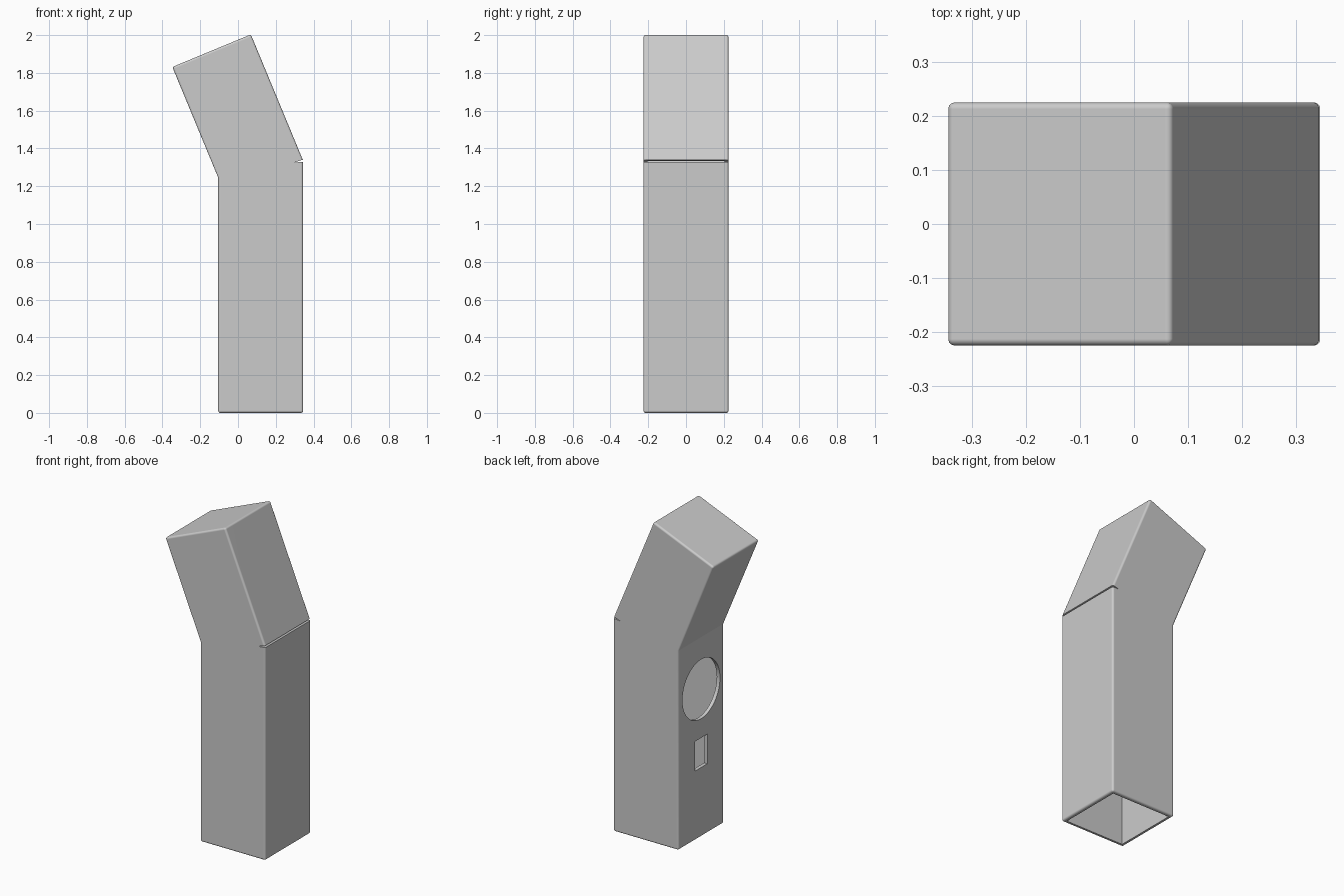
import bpy
import bmesh
import math
from mathutils import Matrix, Vector

cube = bpy.data.objects.get("Cube")
if cube:
    bpy.data.objects.remove(cube, do_unlink=True)

HALF = 0.225                      # half depth
X0, X1 = -0.345 + 0.24, 0.345     # lower tube sides
WALL = 0.022
BEND = math.radians(22.5)
AXIS = Vector((-math.sin(BEND), math.cos(BEND)))   # direction of the bent head
END = 1.825                       # distance of the end cap along AXIS

grey = bpy.data.materials.new("light grey")
grey.use_nodes = True
grey.diffuse_color = (0.6, 0.6, 0.6, 1)
grey.node_tree.nodes["Principled BSDF"].inputs["Base Color"].default_value = (0.6, 0.6, 0.6, 1)


def add_object(name, bm):
    bmesh.ops.recalc_face_normals(bm, faces=bm.faces)
    mesh = bpy.data.meshes.new(name)
    bm.to_mesh(mesh)
    bm.free()
    mesh.materials.append(grey)
    obj = bpy.data.objects.new(name, mesh)
    bpy.context.collection.objects.link(obj)
    return obj


def prism(name, outline, half):
    """Extrude an x-z outline along y."""
    bm = bmesh.new()
    face = bm.faces.new([bm.verts.new((x, -half, z)) for x, z in outline])
    ext = bmesh.ops.extrude_face_region(bm, geom=[face])
    verts = [v for v in ext["geom"] if isinstance(v, bmesh.types.BMVert)]
    bmesh.ops.translate(bm, verts=verts, vec=(0, 2 * half, 0))
    return add_object(name, bm)


def mitre(x):
    """Point on the joint plane between the lower tube and the head."""
    return Vector((x, 1.335 - (X1 - x) * math.tan(BEND / 2)))


def bent_outline(inset, bottom):
    a, b = mitre(X0 + inset), mitre(X1 - inset)
    end = END - inset
    tops = [p + AXIS * (end - p.dot(AXIS)) for p in (b, a)]
    return [(a.x, bottom), (b.x, bottom), b, *tops, a]


# Bent outer shell with softly rounded edges
shell = prism("bent_tube_shell", bent_outline(0, 0), HALF)
bevel = shell.modifiers.new("rounded edges", "BEVEL")
bevel.width = 0.012
bevel.segments = 6
bevel.limit_method = "ANGLE"
bevel.angle_limit = math.radians(40)

# Hollow interior, open at the bottom
cavity = prism("cavity_cutter", bent_outline(WALL, -0.1), HALF - WALL)

# Round window
bm = bmesh.new()
bmesh.ops.create_cone(bm, cap_ends=True, segments=64, radius1=0.185, radius2=0.185, depth=0.1,
                      matrix=Matrix.Translation((X0, 0, 0.922)) @ Matrix.Rotation(math.pi / 2, 4, "Y"))
window = add_object("round_window_cutter", bm)

# Small rectangular slot under it
bm = bmesh.new()
bmesh.ops.create_cube(bm, size=1, matrix=Matrix.Translation((X0, 0, 0.525))
                      @ Matrix.Diagonal((0.1, 0.12, 0.185, 1)))
slot = add_object("slot_cutter", bm)

# Thin tapering slit along the outside of the bend
tip, mouth = mitre(X1 - 0.05), mitre(X1 + 0.02)
up = Vector((0, 0.008))
slit = prism("bend_slit_cutter", [tip, mouth - up, mouth + up], HALF + 0.05)

cutters = (cavity, window, slot, slit)
for cutter in cutters:
    cutter.hide_render = True
    cut = shell.modifiers.new(cutter.name, "BOOLEAN")
    cut.operation = "DIFFERENCE"
    cut.solver = "EXACT"
    cut.object = cutter

# Apply the cuts, then remove the helpers
bpy.ops.object.select_all(action="DESELECT")
bpy.context.view_layer.objects.active = shell
shell.select_set(True)
for name in [m.name for m in shell.modifiers]:
    bpy.ops.object.modifier_apply(modifier=name)
for cutter in cutters:
    bpy.data.objects.remove(cutter, do_unlink=True)

bpy.ops.object.shade_smooth_by_angle(angle=math.radians(20))
weighted = shell.modifiers.new("flat panels", "WEIGHTED_NORMAL")
weighted.keep_sharp = True
